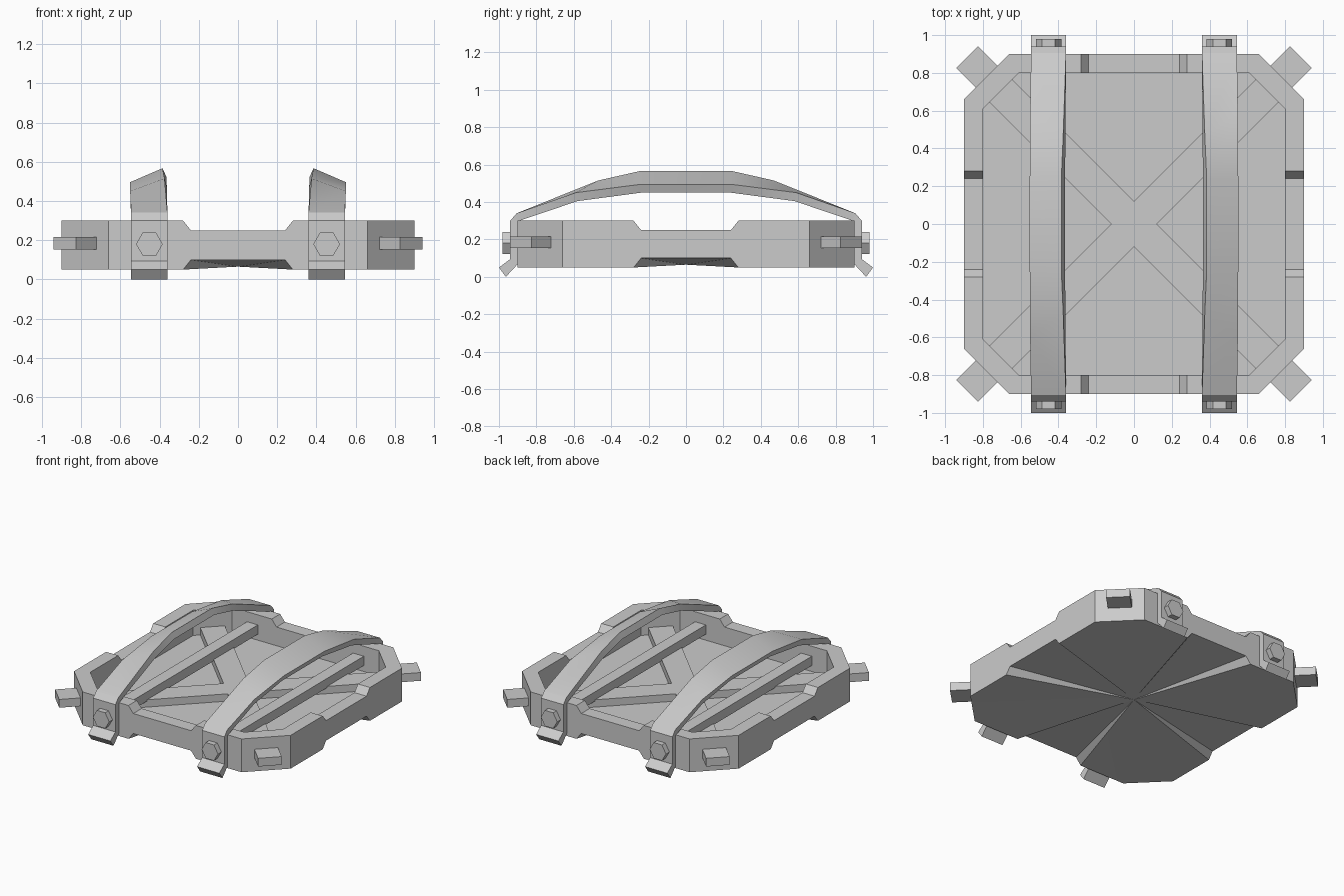
import bpy, bmesh, math
from mathutils import Matrix, Vector

if "Cube" in bpy.data.objects:
    bpy.data.objects.remove(bpy.data.objects["Cube"])

grey = bpy.data.materials.new("plain grey")
grey.diffuse_color = (0.6, 0.6, 0.6, 1)
grey.use_nodes = True
grey.node_tree.nodes["Principled BSDF"].inputs["Base Color"].default_value = grey.diffuse_color


def finish(name, bm, smooth=False):
    bmesh.ops.recalc_face_normals(bm, faces=bm.faces[:])
    me = bpy.data.meshes.new(name)
    bm.to_mesh(me)
    bm.free()
    me.materials.append(grey)
    ob = bpy.data.objects.new(name, me)
    bpy.context.collection.objects.link(ob)
    if smooth:
        bpy.ops.object.select_all(action='DESELECT')
        ob.select_set(True)
        bpy.context.view_layer.objects.active = ob
        bpy.ops.object.shade_smooth_by_angle(angle=math.radians(25))
    return ob


def box(name, size, loc, angle=0):
    bm = bmesh.new()
    bmesh.ops.create_cube(bm, size=1)
    m = Matrix.Rotation(angle, 4, 'Z') @ Matrix.Translation(loc) @ Matrix.Diagonal((*size, 1))
    bmesh.ops.transform(bm, matrix=m, verts=bm.verts)
    return finish(name, bm)


# Octagonal tray: notched rim with fanned underside and recessed floor
def ring(bm, half, corner, base, notch):
    pts = []
    for k in range(4):
        rot = Matrix.Rotation(k * math.pi / 2, 3, 'Z')
        for t in (-corner, -0.28, -0.24, 0.24, 0.28, corner):
            z = notch if abs(t) < 0.25 else base
            pts.append(bm.verts.new(rot @ Vector((t, -half, z))))
    return pts


bm = bmesh.new()
rings = [ring(bm, 0.9, 0.66, 0.05, 0.10), ring(bm, 0.9, 0.66, 0.30, 0.25),
         ring(bm, 0.8, 0.61, 0.30, 0.25), ring(bm, 0.8, 0.61, 0.11, 0.11)]
under = bm.verts.new((0, 0, 0.065))
floor = bm.verts.new((0, 0, 0.11))
for i in range(24):
    j = (i + 1) % 24
    for a, b in zip(rings, rings[1:]):
        bm.faces.new((a[i], a[j], b[j], b[i]))
    bm.faces.new((rings[0][j], rings[0][i], under))
    bm.faces.new((rings[3][i], rings[3][j], floor))
finish("tray_frame", bm, True)

# Diagonal cross brace: one full bar and two half bars, all inside the rim
a45 = math.pi / 4
box("cross_brace_long", (2.04, 0.17, 0.07), (0, 0, 0.13), a45)
for s in (-1, 1):
    box("cross_brace_half", (0.94, 0.17, 0.07), (s * 0.55, 0, 0.13), -a45)

# Corner pegs
for k in range(4):
    box("corner_peg", (0.25, 0.163, 0.062), (1.125, 0, 0.184), a45 + k * math.pi / 2)

# Straight rails beneath the straps
for s in (-1, 1):
    box("under_strap_rail", (0.09, 1.62, 0.07), (s * 0.44, 0, 0.19))

# Arched, tilted straps: outer edge (y, z), inner edge (y, z), x of both edges, thickness offset
STATIONS = [
    ((1.0, 0.05), (1.0, 0.05), 0.545, 0.36, (0, -0.037, -0.05)),
    ((0.94, 0.095), (0.94, 0.095), 0.545, 0.36, (0, -0.042, -0.025)),
    ((0.94, 0.30), (0.94, 0.30), 0.545, 0.36, (0, -0.042, 0)),
    ((0.905, 0.34), (0.905, 0.34), 0.545, 0.36, (0, -0.02, -0.038)),
    ((0.59, 0.45), (0.47, 0.515), 0.55, 0.375, (-0.012, -0.01, -0.045)),
    ((0.24, 0.495), (0.24, 0.567), 0.552, 0.385, (-0.02, 0, -0.045)),
]


def strap(side):
    bm = bmesh.new()
    secs = []
    path = [(st, 1) for st in STATIONS] + [(st, -1) for st in reversed(STATIONS)]
    for (o, i, xo, xi, off), sy in path:
        d = Vector(off)
        po, pi = Vector((xo, *o)), Vector((xi, *i))
        sec = [po, pi, pi + d, po + d]
        secs.append([bm.verts.new((p.x * side, p.y * sy, p.z)) for p in sec])
    for a, b in zip(secs, secs[1:]):
        for k in range(4):
            n = (k + 1) % 4
            bm.faces.new((a[k], a[n], b[n], b[k]))
    bm.faces.new(secs[0])
    bm.faces.new(secs[-1])
    finish("strap", bm, True)


def bolt(sx, sy):
    bm = bmesh.new()
    loops = []
    for y in (0.91, 0.98):
        loops.append([bm.verts.new((sx * 0.452 + 0.068 * math.cos(k * math.pi / 3), sy * y,
                                    0.18 + 0.068 * math.sin(k * math.pi / 3))) for k in range(6)])
    for k in range(6):
        n = (k + 1) % 6
        bm.faces.new((loops[0][k], loops[0][n], loops[1][n], loops[1][k]))
    for lp in loops:
        bm.faces.new(lp)
    finish("hex_bolt", bm)


for sx in (-1, 1):
    strap(sx)
    for sy in (-1, 1):
        bolt(sx, sy)
